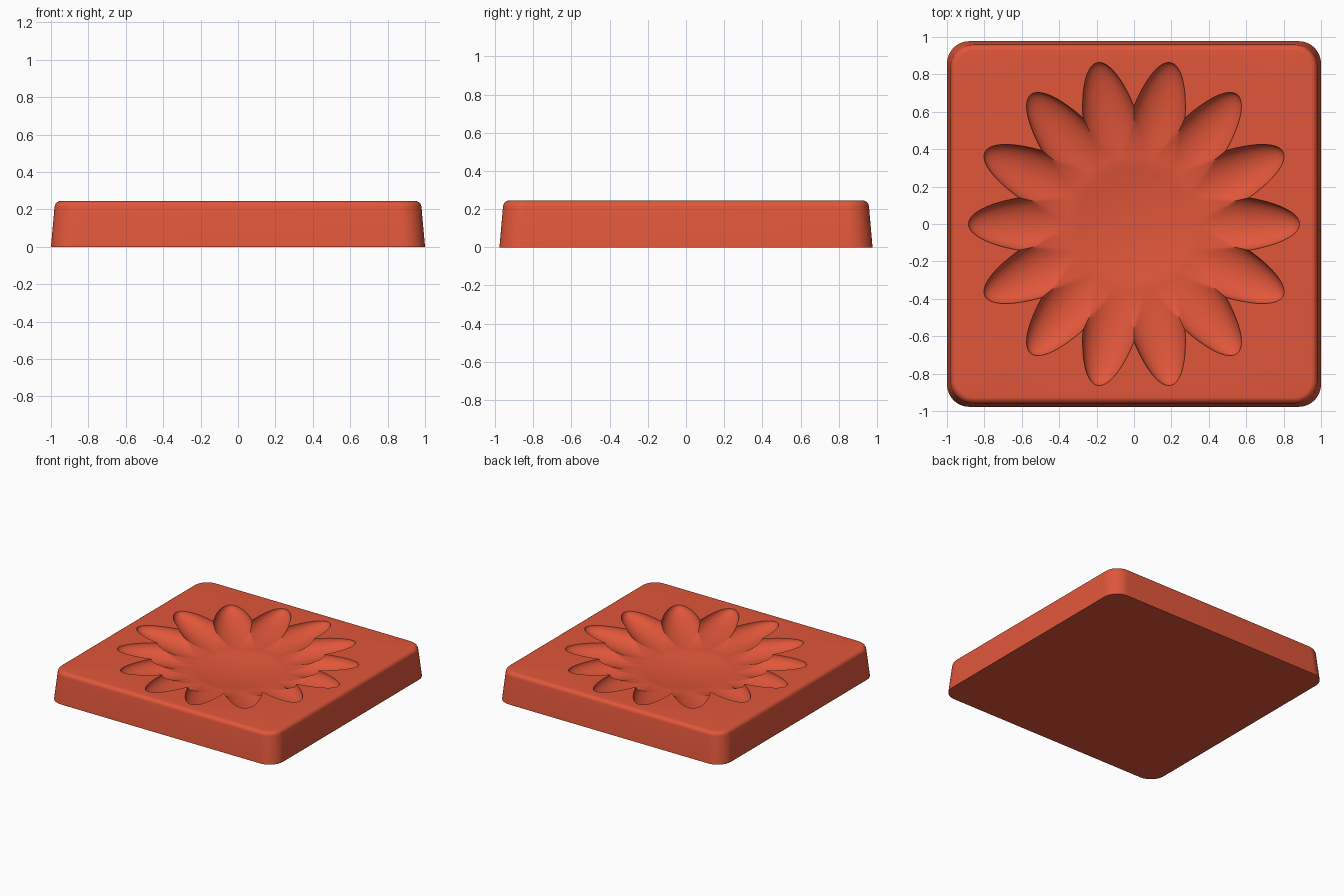
import bpy, bmesh
from math import pi, sin, cos, sqrt, radians

HEIGHT = 0.245
PETALS = 14
SPOKES = PETALS * 40
DISH_R, DISH_DIP = 0.335, 0.03    # central dish
DEPTH = 0.108                     # depth of the ring around the dish
BOWL_W = 0.26                     # width of the bowl wall outside the dish
PETAL_C, PETAL_A, PETAL_B = 0.34, 0.545, 0.162   # petal ellipsoid

if "Cube" in bpy.data.objects:
    bpy.data.objects.remove(bpy.data.objects["Cube"], do_unlink=True)

clay = bpy.data.materials.new("terracotta_red")
clay.use_nodes = True
colour = (0.75, 0.094, 0.042, 1)
clay.diffuse_color = colour
clay.node_tree.nodes["Principled BSDF"].inputs["Base Color"].default_value = colour


def fold(angle):
    """Angle measured from the axis of the nearest petal."""
    step = 2 * pi / PETALS
    return (angle + step / 2) % step - step / 2


def rim_radius(phi):
    """Distance from the centre to the petal outline."""
    a = (cos(phi) / PETAL_A) ** 2 + (sin(phi) / PETAL_B) ** 2
    b = -2 * cos(phi) * PETAL_C / PETAL_A ** 2
    c = (PETAL_C / PETAL_A) ** 2 - 1
    return (-b + sqrt(b * b - 4 * a * c)) / (2 * a)


def wall_depth(r, phi):
    """Deeper of the petal groove and the round bowl wall."""
    u = (r * cos(phi) - PETAL_C) / PETAL_A
    v = r * sin(phi) / PETAL_B
    w = (r - DISH_R) / BOWL_W
    return DEPTH * sqrt(max(0, 1 - u * u - v * v, 1 - w * w))


# Block: tapered slab with rounded corners and a soft top edge
bm = bmesh.new()
bmesh.ops.create_cube(bm, size=1)
for v in bm.verts:
    top = v.co.z > 0
    scale = 0.978 if top else 1
    v.co = (v.co.x * 2 * scale, v.co.y * 1.955 * scale, HEIGHT if top else 0)
uprights = [e for e in bm.edges if abs(e.verts[0].co.z - e.verts[1].co.z) > 0.1]
bmesh.ops.bevel(bm, geom=uprights, offset=0.12, segments=12, profile=0.5,
                affect='EDGES')
top_edges = [e for e in bm.edges if all(v.co.z > HEIGHT - 0.001 for v in e.verts)]
bmesh.ops.bevel(bm, geom=top_edges, offset=0.03, segments=6, profile=0.5,
                affect='EDGES')

# Open the top so the recess can be set into it
bm.faces.ensure_lookup_table()
lid = max(bm.faces, key=lambda f: f.calc_area() * (f.calc_center_median().z > 0.2))
bmesh.ops.delete(bm, geom=[lid], context='FACES_ONLY')


def add_ring(radius, height):
    ring = []
    for i in range(SPOKES):
        angle = 2 * pi * i / SPOKES
        phi = fold(angle)
        r = radius(phi)
        ring.append(bm.verts.new((r * cos(angle), r * sin(angle), height(r, phi))))
    return ring


# Central dish rings, then wall rings spreading out to the petal rim
rings = []
for k in range(1, 9):
    t = k / 8
    rings.append(add_ring(lambda phi: DISH_R * t,
                          lambda r, phi: HEIGHT - DEPTH - DISH_DIP * (1 - t * t)))
for k in range(1, 25):
    s = sin(pi / 2 * k / 24)
    rings.append(add_ring(lambda phi: DISH_R + (rim_radius(phi) - DISH_R) * s,
                          lambda r, phi: HEIGHT - (wall_depth(r, phi) if k < 24 else 0)))

centre = bm.verts.new((0, 0, HEIGHT - DEPTH - DISH_DIP))
for i in range(SPOKES):
    j = (i + 1) % SPOKES
    bm.faces.new((centre, rings[0][i], rings[0][j]))
    for inner, outer in zip(rings, rings[1:]):
        bm.faces.new((inner[i], outer[i], outer[j], inner[j]))

# Flat top surface between the petal rim and the block edge
open_edges = [e for e in bm.edges if e.is_boundary]
bmesh.ops.triangle_fill(bm, edges=open_edges, use_beauty=True, normal=(0, 0, 1))
bmesh.ops.recalc_face_normals(bm, faces=bm.faces)

mesh = bpy.data.meshes.new("flower_mould_block")
bm.to_mesh(mesh)
bm.free()
mesh.materials.append(clay)
block = bpy.data.objects.new("flower_mould_block", mesh)
bpy.context.scene.collection.objects.link(block)

# Smooth shading with crisp creases
bpy.ops.object.select_all(action='DESELECT')
bpy.context.view_layer.objects.active = block
block.select_set(True)
bpy.ops.object.shade_smooth_by_angle(angle=radians(30))
